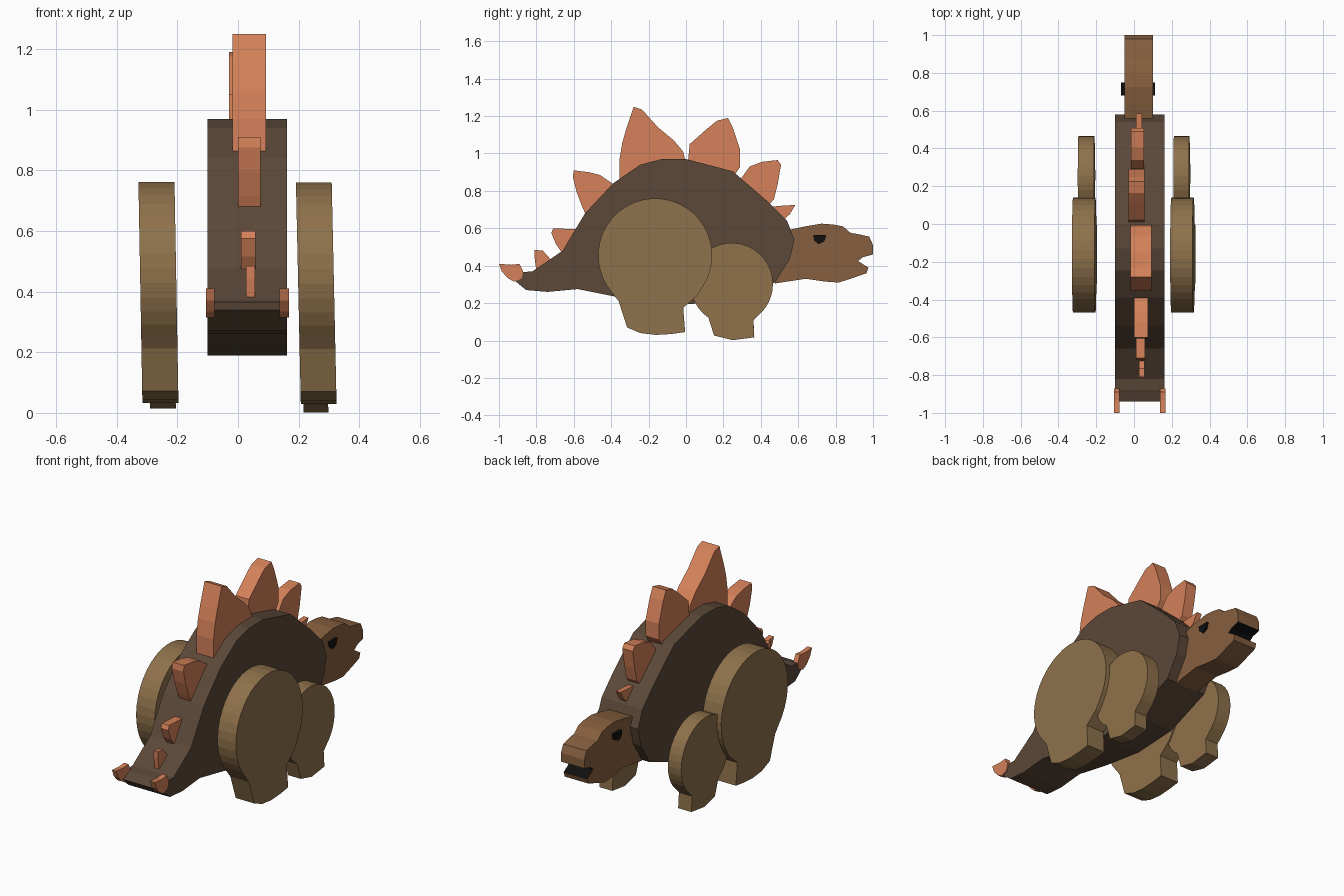
import bpy, bmesh
from math import atan2, cos, sin, tau


def material(name, rgb):
    m = bpy.data.materials.new(name)
    m.diffuse_color = (*rgb, 1)
    return m


BROWN = material("dark_brown", (0.105, 0.065, 0.04))
HEAD = material("mid_brown", (0.24, 0.115, 0.05))
TAN = material("tan", (0.27, 0.165, 0.07))
ORANGE = material("orange", (0.66, 0.22, 0.10))
BLACK = material("black", (0.005, 0.005, 0.005))


def slab(name, outline, x0, x1, mat, lean=0.0, dz=0.0):
    """Side outline of (y, z) points extruded from x0 to x1; lean shifts x with height."""
    bm = bmesh.new()
    rings = [[bm.verts.new((x - lean * (z - 0.4), y, z + dz)) for y, z in outline]
             for x in (x0, x1)]
    bm.faces.new(rings[0])
    bm.faces.new(rings[1][::-1])
    n = len(outline)
    for i in range(n):
        j = (i + 1) % n
        bm.faces.new((rings[0][i], rings[1][i], rings[1][j], rings[0][j]))
    bmesh.ops.recalc_face_normals(bm, faces=bm.faces)
    me = bpy.data.meshes.new(name)
    bm.to_mesh(me)
    bm.free()
    me.materials.append(mat)
    ob = bpy.data.objects.new(name, me)
    bpy.context.collection.objects.link(ob)
    return ob


def leg_outline(cy, cz, r, foot, steps=30):
    """Round thigh, clockwise over the top from last foot point to the first."""
    a0 = atan2(foot[-1][1] - cz, foot[-1][0] - cy)
    a1 = atan2(foot[0][1] - cz, foot[0][0] - cy) % tau
    arc = [(cy + r * cos(a0 + (a1 - a0) * i / steps),
            cz + r * sin(a0 + (a1 - a0) * i / steps)) for i in range(1, steps)]
    return foot + arc


# Body with tail
slab("body", [(-.94, .34), (-.88, .365), (-.82, .37), (-.66, .48), (-.54, .68), (-.39, .84),
              (-.245, .94), (-.13, .97), (0, .97), (.25, .905), (.435, .745), (.54, .64),
              (.58, .54), (.555, .435), (.475, .31), (.2, .205), (-.08, .19), (-.355, .23),
              (-.58, .275), (-.74, .26), (-.855, .27)], -.10, .162, BROWN)

# Head with an open, black-lined mouth
head = slab("head", [(.5, .56), (.545, .59), (.635, .61), (.725, .625), (.79, .62), (.84, .61),
                     (.88, .575), (.915, .57), (.98, .555), (1, .51), (1, .46), (.945, .445),
                     (.92, .425), (.975, .39), (.965, .36), (.865, .325), (.815, .31),
                     (.745, .315), (.64, .33), (.475, .305)], -.05, .10, HEAD)
head.data.materials.append(BLACK)
for i in (10, 11, 12):
    head.data.polygons[2 + i].material_index = 1

# Eyes
EYE = [(.68, .565), (.75, .565), (.74, .53), (.71, .515), (.685, .535)]
slab("eye_left", EYE, -.068, -.04, BLACK)
slab("eye_right", EYE, .09, .112, BLACK)

# Legs
hind = leg_outline(-.165, .455, .305, [(-.36, .21), (-.315, .07), (-.245, .04), (-.16, .03),
                                       (-.075, .035), (-.005, .045), (-.015, .175), (.06, .24)])
fore = leg_outline(.245, .305, .22, [(.12, .125), (.15, .03), (.25, .005), (.365, .02), (.36, .11)])
slab("hind_leg_left", hind, -.322, -.203, TAN, .018, .003)
slab("hind_leg_right", hind, .199, .317, TAN, .022)
slab("front_leg_left", fore, -.296, -.211, TAN, .015, .01)
slab("front_leg_right", fore, .21, .292, TAN, .015, -.003)

# Back plates, from the neck to the tail
PLATES = [
    ([(.455, .715), (.5, .72), (.585, .725), (.555, .675), (.515, .64), (.46, .67)], .01, .042),
    ([(.29, .86), (.34, .93), (.405, .955), (.49, .965), (.508, .94), (.49, .835),
      (.47, .755), (.43, .71)], -.015, .052),
    ([(.01, .95), (.02, 1.05), (.11, 1.13), (.165, 1.175), (.225, 1.19), (.25, 1.14),
      (.29, 1.02), (.29, .93), (.25, .87)], -.03, .056),
    ([(-.355, .85), (-.355, .97), (-.34, 1.06), (-.32, 1.13), (-.28, 1.25), (-.235, 1.235),
      (-.15, 1.14), (-.065, 1.07), (-.015, 1.01), (0, .95), (-.13, .93)], -.018, .092),
    ([(-.38, .83), (-.46, .885), (-.52, .9), (-.6, .91), (-.605, .875), (-.585, .795),
      (-.555, .715), (-.53, .66)], 0, .075),
    ([(-.59, .595), (-.71, .6), (-.72, .575), (-.695, .515), (-.66, .465), (-.62, .5)], .01, .057),
    ([(-.72, .43), (-.765, .48), (-.81, .485), (-.81, .445), (-.8, .37)], .027, .056),
]
for k, (pts, x0, x1) in enumerate(PLATES, 1):
    slab(f"back_plate_{k}", pts, x0, x1, ORANGE)

# Tail spikes
SPIKE = [(-1, .41), (-.935, .405), (-.89, .41), (-.87, .37), (-.88, .33), (-.92, .315),
         (-.955, .335), (-.985, .37)]
slab("tail_spike_left", SPIKE, -.106, -.078, ORANGE)
slab("tail_spike_right", SPIKE, .137, .168, ORANGE)
